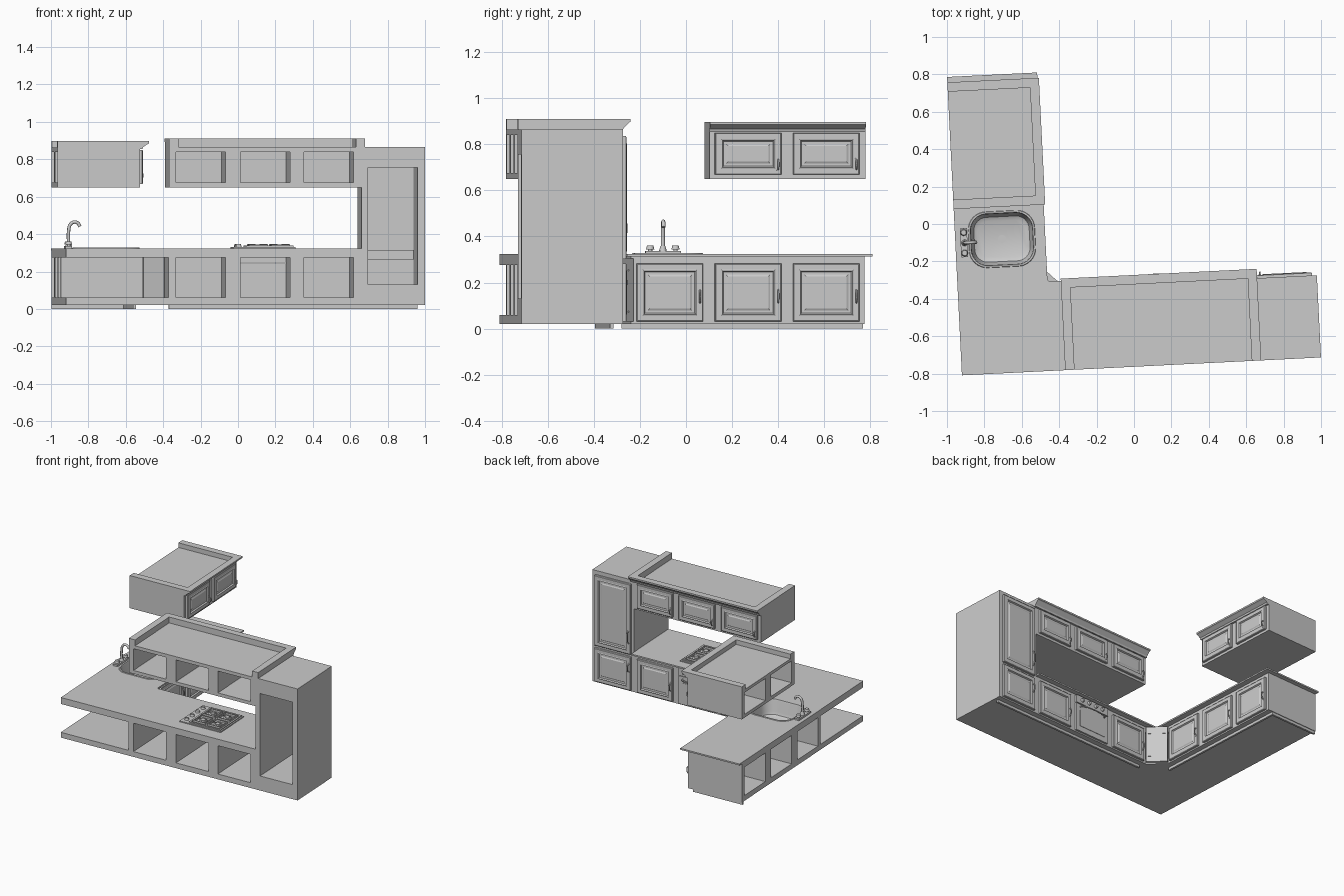
import bpy, bmesh, math
from mathutils import Matrix, Vector

if "Cube" in bpy.data.objects:
    bpy.data.objects.remove(bpy.data.objects["Cube"])

# Kitchen frame: origin in the outer corner, u along the long run, v along the sink run
W = Matrix.Translation((-0.92, -0.809, 0)) @ Matrix.Rotation(math.radians(2.85), 4, 'Z')
I = Matrix.Identity(4)
# Front planes: local x across, y outward, z up
RIGHT = Matrix.Translation((0, 0.44, 0))
LEFT = Matrix(((0, 1, 0, 0.44), (1, 0, 0, 0), (0, 0, 1, 0), (0, 0, 0, 1)))
CORNER = Matrix.Translation((0.495, 0.495, 0)) @ Matrix.Rotation(math.radians(-45), 4, 'Z')
SWAP = Matrix(((0, 1, 0, 0), (1, 0, 0, 0), (0, 0, 1, 0), (0, 0, 0, 1)))


def finish(name, bm, side=I, smooth=False):
    bm.transform(W @ side)
    bmesh.ops.recalc_face_normals(bm, faces=bm.faces[:])
    me = bpy.data.meshes.new(name)
    bm.to_mesh(me)
    bm.free()
    ob = bpy.data.objects.new(name, me)
    bpy.context.collection.objects.link(ob)
    if smooth:
        bpy.ops.object.select_all(action='DESELECT')
        ob.select_set(True)
        bpy.context.view_layer.objects.active = ob
        bpy.ops.object.shade_smooth_by_angle(angle=math.radians(35))
    return ob


def add_box(bm, x0, x1, y0, y1, z0, z1):
    m = Matrix.Translation(((x0+x1)/2, (y0+y1)/2, (z0+z1)/2)) @ Matrix.Diagonal((x1-x0, y1-y0, z1-z0, 1))
    return bmesh.ops.create_cube(bm, size=1, matrix=m)['verts']


def boxes(name, items, side=I):
    bm = bmesh.new()
    for b in items:
        add_box(bm, *b)
    return finish(name, bm, side)


def prism(name, pts, vec, side=I):
    bm = bmesh.new()
    f = bm.faces.new([bm.verts.new(p) for p in pts])
    r = bmesh.ops.extrude_face_region(bm, geom=[f])
    bmesh.ops.translate(bm, vec=vec, verts=[e for e in r['geom'] if isinstance(e, bmesh.types.BMVert)])
    return finish(name, bm, side)


def slab(name, pts, z0, z1):
    return prism(name, [(x, y, z0) for x, y in pts], (0, 0, z1-z0))


def cyl(name, p, r, h, side=I, axis='Z', r2=None, n=20):
    bm = bmesh.new()
    rot = Matrix.Rotation(math.radians(-90), 4, 'X') if axis == 'Y' else I
    bmesh.ops.create_cone(bm, cap_ends=True, segments=n, radius1=r, radius2=r if r2 is None else r2, depth=h,
                          matrix=Matrix.Translation(p) @ rot @ Matrix.Translation((0, 0, h/2)))
    return finish(name, bm, side, True)


def tube(name, pts, r, side=I, res=6):
    cu = bpy.data.curves.new(name, 'CURVE')
    cu.dimensions = '3D'
    cu.bevel_depth, cu.bevel_resolution, cu.use_fill_caps = r, 2, True
    cu.resolution_u = res
    sp = cu.splines.new('BEZIER')
    sp.bezier_points.add(len(pts)-1)
    for bp, p in zip(sp.bezier_points, pts):
        bp.co = W @ side @ Vector(p)
        bp.handle_left_type = bp.handle_right_type = 'AUTO'
    ob = bpy.data.objects.new(name, cu)
    bpy.context.collection.objects.link(ob)


def panel_door(name, side, x0, x1, z0, z1):
    # Framed door: grooved moulding around a raised centre panel
    bm = bmesh.new()
    vs = add_box(bm, x0, x1, 0, 0.014, z0, z1)
    f = max({f for v in vs for f in v.link_faces}, key=lambda f: f.calc_center_median().y)
    for t, d in ((0.004, 0.003), (0.022, 0), (0.006, 0.003), (0.005, -0.010), (0.012, 0), (0.008, 0.004)):
        bmesh.ops.inset_region(bm, faces=[f], thickness=t, use_even_offset=True)
        for v in f.verts:
            v.co.y += d
    return finish(name, bm, side)


def handle(name, side, x, z0, z1):
    h = z1 - z0
    tube(name, [(x, 0.014, z0), (x, 0.027, z0+h*0.2), (x, 0.031, (z0+z1)/2), (x, 0.027, z1-h*0.2), (x, 0.014, z1)], 0.004, side)
    for i, z in enumerate((z0, z1)):
        cyl(f"{name}_foot_{i}", (x, 0.012, z), 0.007, 0.007, side, 'Y', n=12)


def dividers(name, holes, a, b, z0, z1, side):
    # Upright walls between cabinet openings
    edges = [a] + [e for h in holes for e in h] + [b]
    boxes(name, [(p, q, -0.44, 0, z0, z1) for p, q in zip(edges[::2], edges[1::2])], side)


CELL_U = [(0.59, 0.855), (0.935, 1.20), (1.275, 1.54)]
CELL_V = [(0.585, 0.85), (0.925, 1.19), (1.265, 1.53)]

# Base cabinets
plan = [(0, 0), (1.582, 0), (1.582, 0.44), (0.55, 0.44), (0.44, 0.55), (0.44, 1.565), (0, 1.565)]
slab("base_floor", plan, 0.02, 0.06)
rail = slab("base_top_rail", plan, 0.275, 0.313)
dividers("long_run_dividers", CELL_U, 0.55, 1.582, 0.06, 0.275, RIGHT)
dividers("sink_run_dividers", CELL_V, 0.55, 1.565, 0.06, 0.275, LEFT)
counter = slab("countertop", [(0, 0), (1.582, 0), (1.582, 0.478), (0.49, 0.478), (0.482, 0.49),
                              (0.482, 1.597), (0, 1.597)], 0.313, 0.324)
boxes("plinth", [(0.57, 1.90, 0.385, 0.40, 0, 0.02), (0.385, 0.40, 0.51, 1.56, 0, 0.02),
                 (0.0, 0.385, 1.545, 1.56, 0, 0.02)])

# Base doors
for i in (0, 2):
    a, b = CELL_U[i]
    panel_door(f"long_run_door_{i}", RIGHT, a-0.012, b+0.012, 0.03, 0.283)
    handle(f"long_run_handle_{i}", RIGHT, a+0.002, 0.11, 0.17)
for i, (a, b) in enumerate(CELL_V):
    panel_door(f"sink_run_door_{i}", LEFT, a-0.012, b+0.012, 0.03, 0.283)
    handle(f"sink_run_handle_{i}", LEFT, b-0.002, 0.11, 0.17)
boxes("corner_door", [(-0.074, 0.074, 0, 0.016, 0.03, 0.305)], CORNER)
boxes("corner_hinges", [(x, x+0.02, 0.016, 0.02, z, z+0.006) for x in (-0.06, 0.04) for z in (0.07, 0.25)], CORNER)

# Oven
a, b = CELL_U[1]
boxes("oven_front", [(a-0.015, b+0.015, 0, 0.014, 0.03, 0.242), (a-0.015, b+0.015, 0, 0.018, 0.247, 0.305)], RIGHT)
boxes("oven_window", [(a+0.02, b-0.02, 0.014, 0.017, 0.07, 0.195)], RIGHT)
tube("oven_handle", [(a+0.02, 0.014, 0.222), (a+0.03, 0.032, 0.222), (b-0.03, 0.032, 0.222), (b-0.02, 0.014, 0.222)], 0.005, RIGHT)
for i in range(4):
    cyl(f"oven_knob_{i}", (a+0.04+i*0.062, 0.018, 0.277), 0.014, 0.016, RIGHT, 'Y', 0.011)

# Hob with burners, pan supports and a knob column
boxes("hob_plate", [(0.90, 1.235, 0.10, 0.40, 0.324, 0.331)])
boxes("hob_frame", [(0.97, 1.225, 0.11, 0.122, 0.331, 0.339), (0.97, 1.225, 0.378, 0.39, 0.331, 0.339),
                    (0.97, 0.982, 0.122, 0.378, 0.331, 0.339), (1.213, 1.225, 0.122, 0.378, 0.331, 0.339)])
for i in range(4):
    cyl(f"hob_knob_{i}", (0.932, 0.145+i*0.07, 0.331), 0.016, 0.015, r2=0.012)
    cu, cv = 1.038 + 0.118*(i % 2), 0.187 + 0.126*(i//2)
    cyl(f"burner_{i}", (cu, cv, 0.331), 0.03, 0.005)
    cyl(f"burner_cap_{i}", (cu, cv, 0.336), 0.018, 0.005)
    s = 0.05
    boxes(f"pan_support_{i}", [(cu-s, cu+s, cv-s, cv-s+0.006, 0.331, 0.345), (cu-s, cu+s, cv+s-0.006, cv+s, 0.331, 0.345),
                               (cu-s, cu-s+0.006, cv-s, cv+s, 0.331, 0.345), (cu+s-0.006, cu+s, cv-s, cv+s, 0.331, 0.345),
                               (cu-s, cu-0.015, cv-0.003, cv+0.003, 0.339, 0.346), (cu+0.015, cu+s, cv-0.003, cv+0.003, 0.339, 0.346)])


# Sink bowl, lofted from rounded rectangles and let into the counter
def rounded(hx, hy, r, n=8):
    pts = []
    for k, (sx, sy) in enumerate(((1, 1), (-1, 1), (-1, -1), (1, -1))):
        for j in range(n+1):
            t = math.pi/2*(k + j/n)
            pts.append((0.25+sx*(hx-r)+r*math.cos(t), 0.717+sy*(hy-r)+r*math.sin(t)))
    return pts


bm = bmesh.new()
loops = []
for inset, r, z in ((-0.010, 0.095, 0.324), (-0.008, 0.095, 0.328), (0.0, 0.09, 0.328), (0.004, 0.085, 0.318),
                    (0.012, 0.08, 0.24), (0.02, 0.07, 0.22), (0.04, 0.06, 0.209)):
    loops.append([bm.verts.new((x, y, z)) for x, y in rounded(0.168-inset, 0.14-inset, r)])
for p, q in zip(loops, loops[1:]):
    for i in range(len(p)):
        j = (i+1) % len(p)
        bm.faces.new((p[i], p[j], q[j], q[i]))
bm.faces.new(loops[-1])
finish("sink_bowl", bm, smooth=True)
cyl("sink_drain", (0.25, 0.717, 0.209), 0.022, 0.003)
cutter = slab("sink_cutter", rounded(0.167, 0.139, 0.09), 0.25, 0.36)
cutter.hide_render = True
cutter.hide_set(True)
for ob in (rail, counter):
    m = ob.modifiers.new("sink_hole", 'BOOLEAN')
    m.operation, m.object, m.solver = 'DIFFERENCE', cutter, 'EXACT'

# Tap
boxes("tap_base", [(0.028, 0.065, 0.63, 0.785, 0.324, 0.336)])
cyl("tap_collar", (0.05, 0.707, 0.336), 0.017, 0.022, r2=0.011)
tube("tap_spout", [(0.05, 0.707, 0.336), (0.05, 0.707, 0.42), (0.058, 0.707, 0.45), (0.078, 0.707, 0.464),
                   (0.1, 0.707, 0.458), (0.11, 0.707, 0.44)], 0.009)
for i, v in enumerate((0.652, 0.762)):
    cyl(f"tap_stem_{i}", (0.047, v, 0.336), 0.009, 0.01)
    cyl(f"tap_knob_{i}", (0.047, v, 0.344), 0.018, 0.016, r2=0.014, n=12)

# Tall cabinet, open at the back
boxes("tall_cabinet", [(1.582, 1.617, 0, 0.44, 0.13, 0.755), (1.882, 1.922, 0, 0.44, 0.13, 0.755),
                       (1.582, 1.922, 0, 0.44, 0.02, 0.13), (1.582, 1.922, 0, 0.44, 0.755, 0.865),
                       (1.617, 1.882, 0.425, 0.44, 0.265, 0.315)])
panel_door("tall_lower_door", RIGHT, 1.603, 1.896, 0.03, 0.283)
panel_door("tall_upper_door", RIGHT, 1.603, 1.896, 0.303, 0.835)
handle("tall_lower_handle", RIGHT, 1.618, 0.17, 0.23)
handle("tall_upper_handle", RIGHT, 1.618, 0.38, 0.49)


# Wall cabinets with a three-sided cornice
def wall_cabinet(name, side, holes, a, b, body_b, body_top, top, hinge_high):
    boxes(name + "_plates", [(a, body_b, -0.44, 0, 0.65, 0.675), (a, body_b, -0.44, 0, 0.84, body_top)], side)
    dividers(name + "_dividers", holes, a, body_b, 0.675, 0.84, side)
    boxes(name + "_cornice_sides", [(a, a+0.05, -0.44, 0, body_top, top), (b-0.05, b, -0.44, 0, body_top, top)], side)
    prof = [(0, body_top-0.008), (0.014, body_top-0.008), (0.018, body_top+0.004), (0.042, top-0.016), (0.05, top-0.012),
            (0.05, top), (0, top)]
    prism(name + "_cornice_front", [(a, y, z) for y, z in prof], (b-a, 0, 0), side)
    for i, (p, q) in enumerate(holes):
        panel_door(f"{name}_door_{i}", side, p-0.012, q+0.012, 0.668, 0.85)
        handle(f"{name}_handle_{i}", side, q-0.002 if hinge_high else p+0.002, 0.69, 0.735)


wall_cabinet("long_wall_cabinet", RIGHT, CELL_U, 0.553, 1.602, 1.582, 0.865, 0.91, False)
wall_cabinet("sink_wall_cabinet", LEFT, CELL_V[1:], 0.89, 1.568, 1.568, 0.862, 0.897, True)
